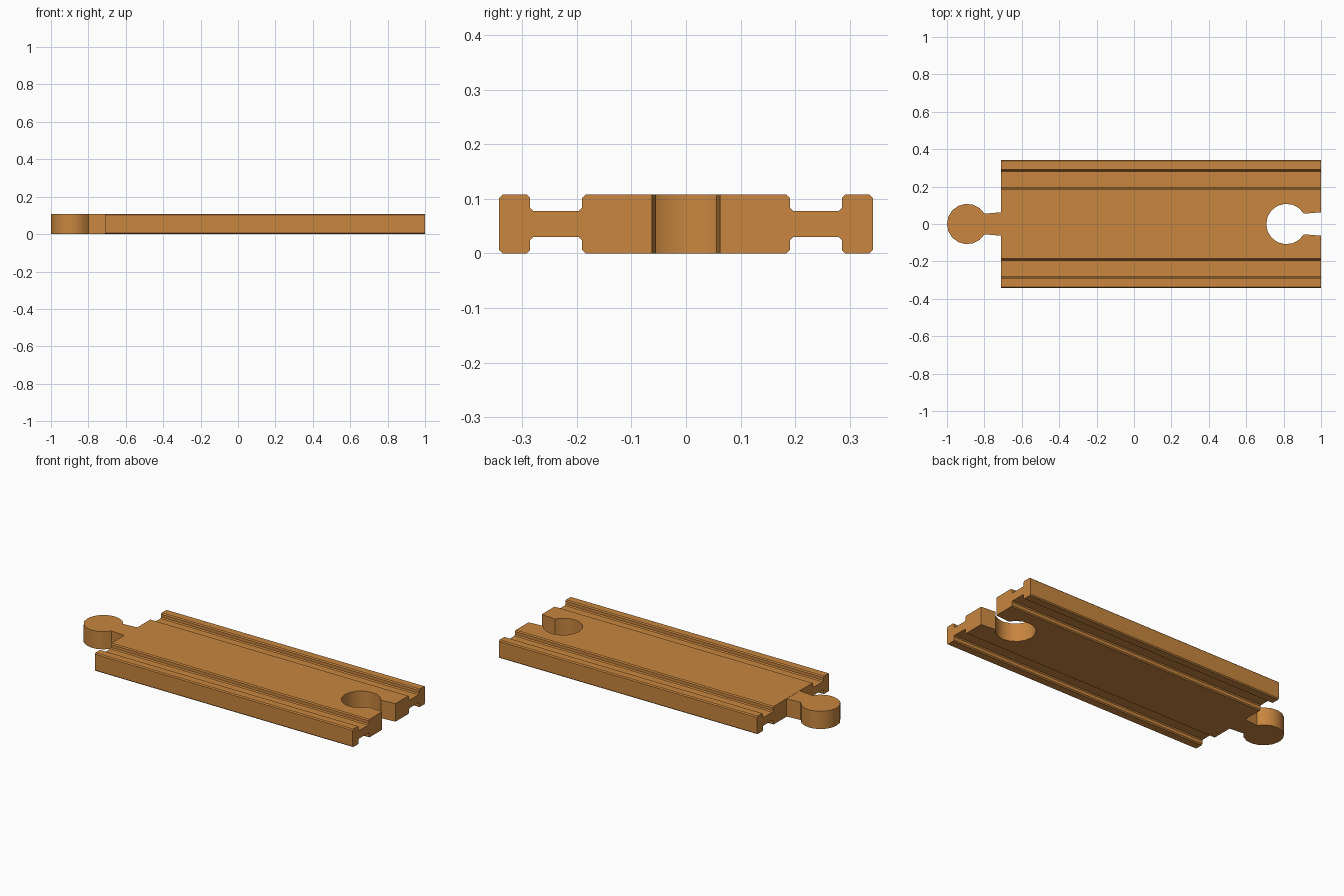
import bpy, bmesh, math

if "Cube" in bpy.data.objects:
    bpy.data.objects.remove(bpy.data.objects["Cube"])

H = 0.108            # track thickness
R = 0.108            # connector radius
X0, X1 = -0.71, 1.0  # body ends

wood = bpy.data.materials.new("light_wood")
wood.diffuse_color = (0.58, 0.24, 0.05, 1)
wood.use_nodes = True
wood.node_tree.nodes["Principled BSDF"].inputs["Base Color"].default_value = wood.diffuse_color


def prism(name, points, offset):
    """Extrude a closed outline of 3D points along offset."""
    bm = bmesh.new()
    face = bm.faces.new([bm.verts.new(p) for p in points])
    ext = bmesh.ops.extrude_face_region(bm, geom=[face])
    bmesh.ops.translate(bm, vec=offset,
                        verts=[g for g in ext["geom"] if isinstance(g, bmesh.types.BMVert)])
    bmesh.ops.recalc_face_normals(bm, faces=bm.faces)
    mesh = bpy.data.meshes.new(name)
    bm.to_mesh(mesh)
    bm.free()
    mesh.materials.append(wood)
    obj = bpy.data.objects.new(name, mesh)
    bpy.context.collection.objects.link(obj)
    return obj


def keyhole(cx, z, end, half, segs=14):
    """Round knob outline with a slightly flared neck towards +x."""
    a = math.radians(30.5)
    step = (2 * math.pi - 2 * a) / segs
    arc = [(cx + R * math.cos(a + i * step), R * math.sin(a + i * step), z)
           for i in range(segs + 1)]
    return arc + [(end, -half, z), (end, half, z)]


# Track body: one quarter of the section, mirrored to all four corners
quarter = [(0.184, 0.108), (0.19, 0.102), (0.19, 0.084), (0.196, 0.078),
           (0.28, 0.078), (0.286, 0.084), (0.286, 0.102), (0.292, 0.108),
           (0.336, 0.108), (0.342, 0.102)]
right = quarter + [(y, H - z) for y, z in reversed(quarter)]
section = right + [(-y, z) for y, z in reversed(right)]
body = prism("track_body", [(X0, y, z) for y, z in section], (X1 - X0, 0, 0))

# Socket cut through the +x end
cutter = prism("socket_cutter", keyhole(0.815, -0.1, 1.1, 0.071), (0, 0, 0.4))
cutter.hide_render = True
mod = body.modifiers.new("socket", 'BOOLEAN')
mod.operation = 'DIFFERENCE'
mod.solver = 'EXACT'
mod.object = cutter
bpy.context.view_layer.objects.active = body
bpy.ops.object.modifier_apply(modifier=mod.name)
bpy.data.objects.remove(cutter)

# Peg on the -x end
peg = prism("connector_peg", keyhole(-0.892, 0.001, X0, 0.063), (0, 0, H - 0.002))

# Smooth the round walls, keep the edges crisp
for obj in (body, peg):
    bpy.ops.object.select_all(action='DESELECT')
    obj.select_set(True)
    bpy.context.view_layer.objects.active = obj
    bpy.ops.object.shade_smooth_by_angle(angle=math.radians(30))
